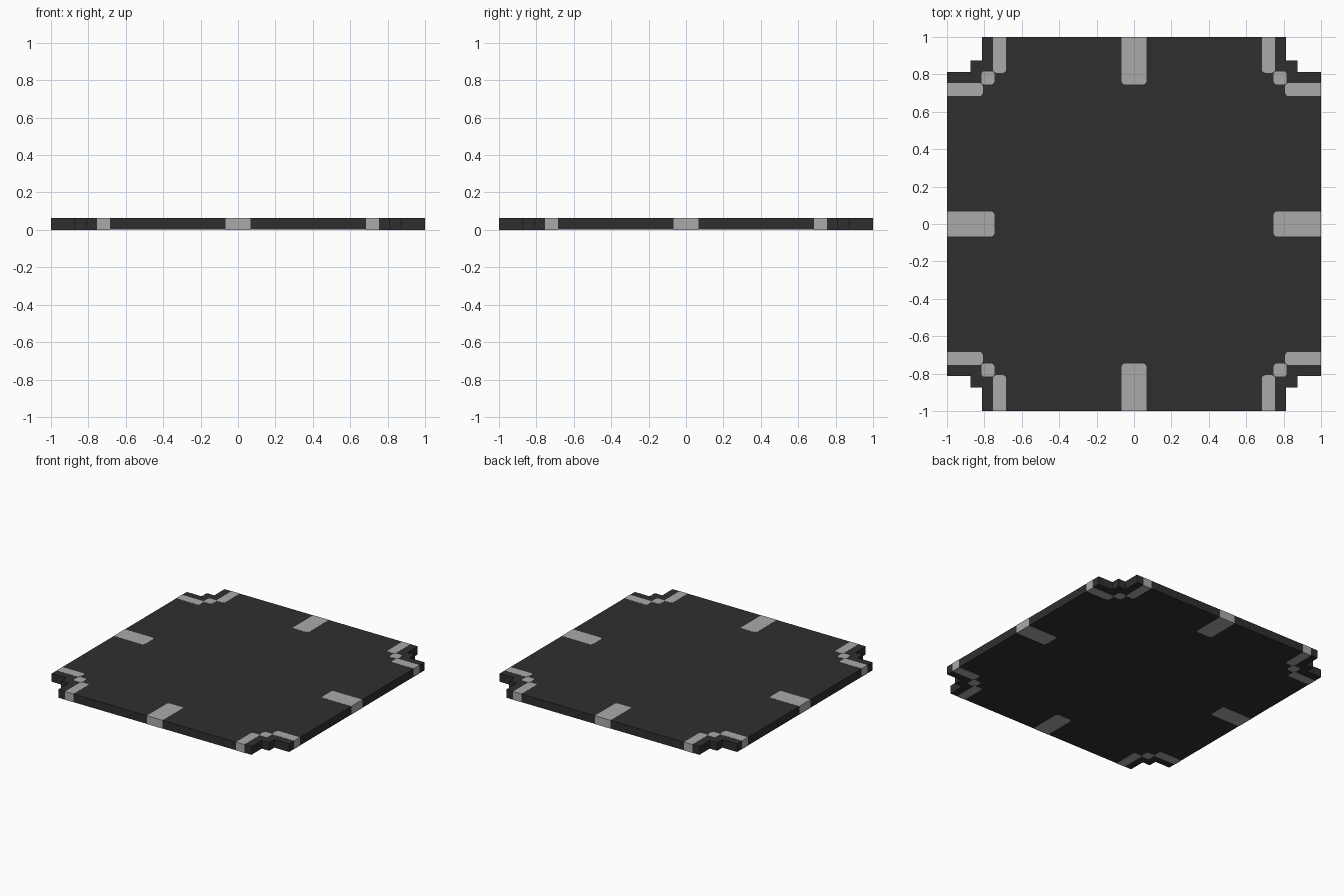
import bpy, bmesh

if "Cube" in bpy.data.objects:
    bpy.data.objects.remove(bpy.data.objects["Cube"])

T = 0.0635    # overall thickness
E = 0.0008    # how far the pale inlays stand proud of the slab
G = 0.004     # growth of each inlay around its nominal size


def material(name, value):
    m = bpy.data.materials.new(name)
    m.diffuse_color = (value, value, value, 1)
    m.use_nodes = True
    m.node_tree.nodes["Principled BSDF"].inputs["Base Color"].default_value = m.diffuse_color
    return m


dark = material("charcoal", 0.028)
pale = material("light grey", 0.40)


def prism(name, pts, z0, z1, mat, round_inner=0.0):
    """Extrude a flat outline; optionally round its upright inner edges."""
    bm = bmesh.new()
    face = bm.faces.new([bm.verts.new((x, y, z0)) for x, y in pts])
    out = bmesh.ops.extrude_face_region(bm, geom=[face])
    top = [v for v in out["geom"] if isinstance(v, bmesh.types.BMVert)]
    bmesh.ops.translate(bm, verts=top, vec=(0, 0, z1 - z0))
    if round_inner:
        edges = [e for e in bm.edges
                 if abs(e.verts[0].co.z - e.verts[1].co.z) > 0.01
                 and max(abs(e.verts[0].co.x), abs(e.verts[0].co.y)) < 0.99]
        bmesh.ops.bevel(bm, geom=edges, offset=round_inner, segments=3,
                        profile=0.5, affect='EDGES')
    bmesh.ops.recalc_face_normals(bm, faces=bm.faces)
    me = bpy.data.meshes.new(name)
    bm.to_mesh(me)
    bm.free()
    me.materials.append(mat)
    ob = bpy.data.objects.new(name, me)
    bpy.context.collection.objects.link(ob)
    return ob


def inlay(name, x0, x1, y0, y1):
    """Pale block through the slab, clipped at the outer rim."""
    c = lambda v: max(-1.0, min(1.0, v))
    x0, y0, x1, y1 = c(x0 - G), c(y0 - G), c(x1 + G), c(y1 + G)
    prism(name, [(x0, y0), (x1, y0), (x1, y1), (x0, y1)], 0, T, pale, 0.017)


# Slab with stepped corners: one corner turned four times
R = 1 - E
corner = [(R, 0.8125), (0.875, 0.8125), (0.875, 0.875),
          (0.8125, 0.875), (0.8125, R)]
outline = []
for k in range(4):
    outline += corner
    corner = [(-y, x) for x, y in corner]
prism("slab", outline, E, T - E, dark)

# Markings at the middle of each side
for s in (-1, 1):
    a, b = sorted((s * 0.75, s * 1.0))
    inlay("side_marking", a, b, -0.0625, 0.0625)
    inlay("end_marking", -0.0625, 0.0625, a, b)

# Markings that follow each stepped corner
for sx in (-1, 1):
    for sy in (-1, 1):
        for name, xs, ys in (("corner_strip_a", (0.6875, 0.75), (0.8125, 1)),
                             ("corner_strip_b", (0.8125, 1), (0.6875, 0.75)),
                             ("corner_dot", (0.75, 0.8125), (0.75, 0.8125))):
            x0, x1 = sorted(sx * v for v in xs)
            y0, y1 = sorted(sy * v for v in ys)
            inlay(name, x0, x1, y0, y1)
